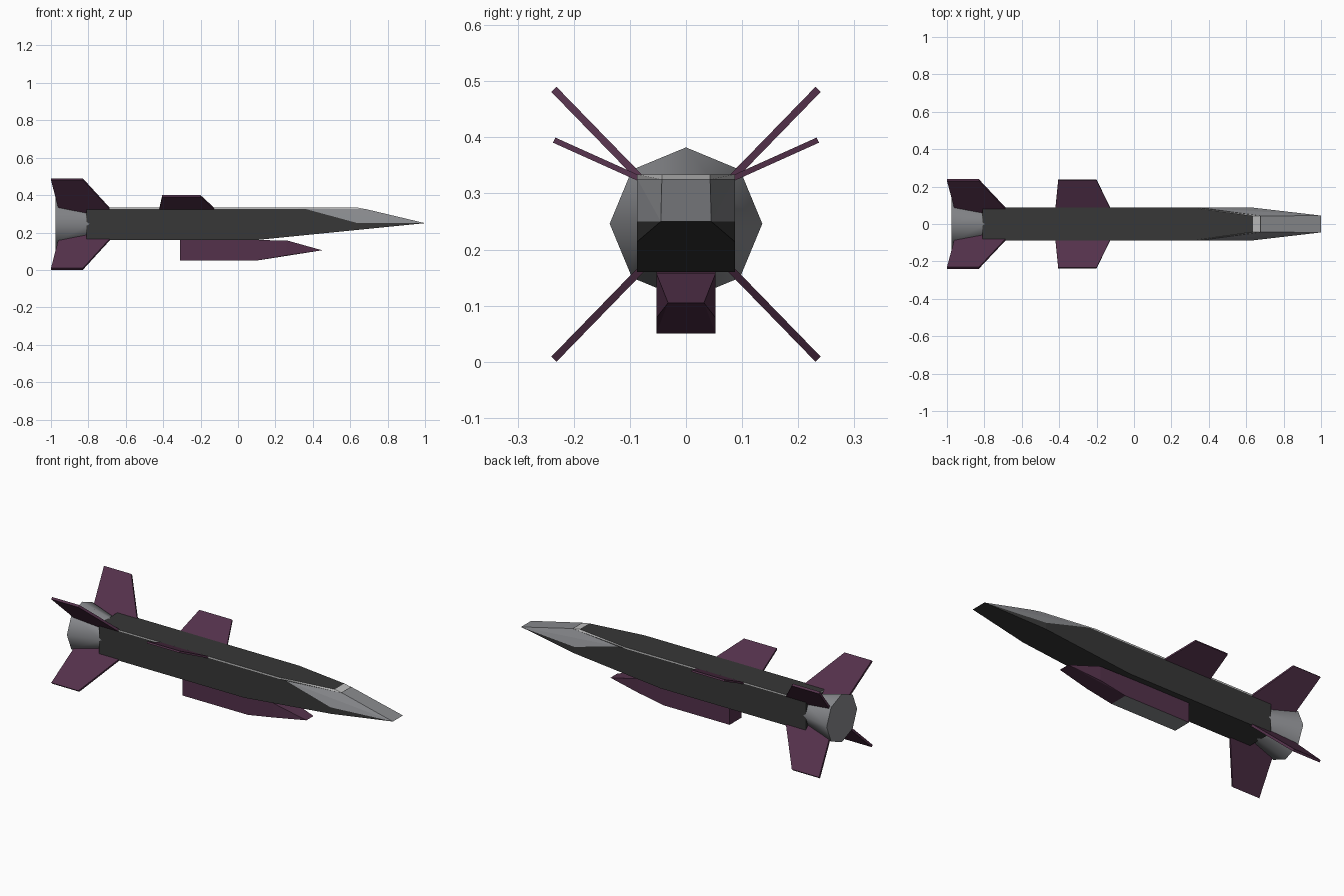
import bpy, bmesh, math
from mathutils import Vector

if "Cube" in bpy.data.objects:
    bpy.data.objects.remove(bpy.data.objects["Cube"])


def material(name, rgb):
    m = bpy.data.materials.new(name)
    m.diffuse_color = (*rgb, 1)
    m.use_nodes = True
    m.node_tree.nodes["Principled BSDF"].inputs["Base Color"].default_value = m.diffuse_color
    return m


DARK = material("dark_charcoal", (0.038, 0.038, 0.038))
GREY = material("mid_grey", (0.25, 0.255, 0.27))
LIGHT = material("light_grey", (0.52, 0.52, 0.52))
PLUM = material("dark_plum", (0.088, 0.031, 0.070))


def convex_part(name, points, mats, rule=None):
    """Solid from the convex hull of points; rule picks the material per face."""
    bm = bmesh.new()
    for p in points:
        bm.verts.new(p)
    bmesh.ops.convex_hull(bm, input=bm.verts[:])
    bmesh.ops.dissolve_limit(bm, angle_limit=0.005, verts=bm.verts[:], edges=bm.edges[:])
    bmesh.ops.recalc_face_normals(bm, faces=bm.faces[:])
    bm.normal_update()
    if rule:
        for f in bm.faces:
            f.material_index = rule(f)
    me = bpy.data.meshes.new(name)
    bm.to_mesh(me)
    bm.free()
    for m in mats:
        me.materials.append(m)
    ob = bpy.data.objects.new(name, me)
    bpy.context.collection.objects.link(ob)
    return ob


def both_sides(points):
    return [(x, s * y, z) for x, y, z in points for s in (1, -1)]


# Main hull: dark box, grey faceted upper nose
convex_part("hull", both_sides([
    (-0.81, 0.087, 0.16), (0.10, 0.087, 0.16), (0.64, 0.087, 0.214),
    (-0.81, 0.087, 0.326), (0.36, 0.087, 0.326), (0.68, 0.043, 0.326),
    (0.64, 0.087, 0.25), (1.0, 0.045, 0.25)]),
    [DARK, GREY],
    lambda f: 1 if f.normal.x > 0.01 and f.normal.z > 0.01 else 0)

# Top deck: dark top with a light rim and sloped front lip
convex_part("top_deck", both_sides([
    (-0.81, 0.087, 0.325), (0.32, 0.087, 0.325), (0.68, 0.043, 0.325),
    (-0.81, 0.087, 0.334), (0.32, 0.087, 0.334), (0.635, 0.043, 0.334)]),
    [LIGHT, DARK],
    lambda f: 1 if f.normal.z > 0.99 else 0)

# Belly pod with a wedge nose and grey underside
convex_part("belly_pod", both_sides([
    (-0.31, 0.053, 0.05), (0.10, 0.053, 0.05), (-0.31, 0.053, 0.162),
    (0.26, 0.053, 0.158), (0.26, 0.053, 0.078), (0.45, 0.032, 0.105)]),
    [PLUM, GREY],
    lambda f: 1 if f.normal.z < -0.999 else 0)

# Flared eight-sided nozzle
nozzle = convex_part("nozzle", [
    (x, r * math.cos(i * math.pi / 4), 0.246 + r * math.sin(i * math.pi / 4))
    for x, r in ((-0.975, 0.136), (-0.79, 0.086)) for i in range(8)], [GREY])
bpy.context.view_layer.objects.active = nozzle
nozzle.select_set(True)
bpy.ops.object.shade_smooth_by_angle(angle=math.radians(50))
nozzle.select_set(False)


def fin(name, root, tip, root_x, tip_x, half):
    """Flat tapered plate between a root and a tip point given in (y, z)."""
    d = Vector((0, tip[0] - root[0], tip[1] - root[1])).normalized()
    n = Vector((0, -d.z, d.y)) * half
    pts = []
    for (y, z), xs in ((root, root_x), (tip, tip_x)):
        for x in xs:
            pts += [Vector((x, y, z)) + n, Vector((x, y, z)) - n]
    convex_part(name, pts, [PLUM])


# Four tail fins in an X and two mid wings angled upwards
for side, sy in (("left", 1), ("right", -1)):
    for level, sz in (("upper", 1), ("lower", -1)):
        fin(f"{level}_{side}_tail_fin",
            (sy * 0.055, 0.245 + sz * 0.055), (sy * 0.2355, 0.245 + sz * 0.2405),
            (-0.952, -0.66), (-1.0, -0.83), 0.0065)
    fin(f"{side}_mid_wing", (sy * 0.075, 0.323), (sy * 0.235, 0.395),
        (-0.421, -0.122), (-0.405, -0.20), 0.005)
